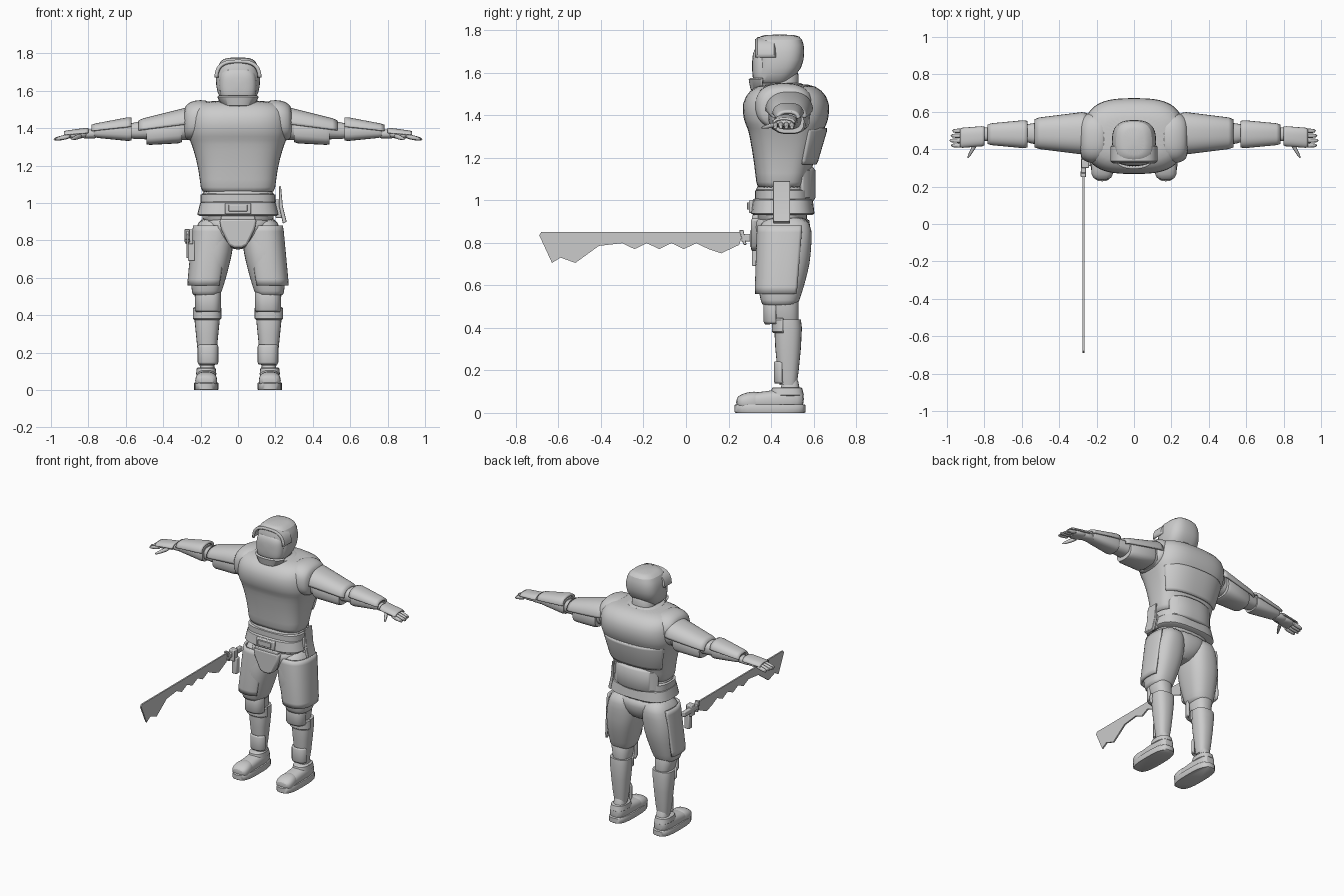
import bpy, bmesh, math
from mathutils import Vector

default_cube = bpy.data.objects.get("Cube")
if default_cube:
    bpy.data.objects.remove(default_cube)

grey = bpy.data.materials.new("plain_grey")
grey.use_nodes = True
grey.diffuse_color = (.6, .6, .6, 1)
grey.node_tree.nodes["Principled BSDF"].inputs["Base Color"].default_value = grey.diffuse_color

# Maps (across, up or back, along) to world coordinates for each sweep axis
AXES = {"x": lambda u, v, t: Vector((t, u, v)),
        "y": lambda u, v, t: Vector((u, t, v)),
        "z": lambda u, v, t: Vector((u, v, t))}

# Angular ranges for open armour plates
FRONT = (195, 345)
BACK = (30, 150)
UPPER = (5, 175)
OUTER = (-130, 30)


def finish(name, bm, mirror=False, soft=False, bevel=0, thick=0):
    """Turn a bmesh into a shaded object with the wanted modifiers."""
    bmesh.ops.recalc_face_normals(bm, faces=bm.faces)
    mesh = bpy.data.meshes.new(name)
    bm.to_mesh(mesh)
    bm.free()
    mesh.materials.append(grey)
    obj = bpy.data.objects.new(name, mesh)
    bpy.context.collection.objects.link(obj)
    if thick:
        shell = obj.modifiers.new("Thickness", "SOLIDIFY")
        shell.thickness = thick
        shell.offset = 0
    if bevel:
        edge = obj.modifiers.new("Bevel", "BEVEL")
        edge.width = bevel
        edge.segments = 2
    if soft:
        smooth = obj.modifiers.new("Smooth", "SUBSURF")
        smooth.levels = smooth.render_levels = 1
    if mirror:
        obj.modifiers.new("Mirror", "MIRROR")
    bpy.ops.object.select_all(action="DESELECT")
    obj.select_set(True)
    bpy.context.view_layer.objects.active = obj
    bpy.ops.object.shade_smooth_by_angle(angle=math.radians(40))


def signed_power(value, power):
    return math.copysign(abs(value) ** (2 / power), value)


def loft(name, axis, at, rings, lean=(0, 0), power=2.5, arc=None, sides=24, **options):
    """Skin rounded rings (along, radius u, radius v, optional v shift); an arc makes an open plate."""
    bm = bmesh.new()
    start, end = arc or (0, 360)
    count = sides + 1 if arc else sides
    first, last = rings[0][0], rings[-1][0]
    rows = []
    for along, ru, rv, *shift in rings:
        part = (along - first) / (last - first)
        cu = at[0] + lean[0] * part
        cv = at[1] + lean[1] * part + sum(shift)
        row = []
        for i in range(count):
            angle = math.radians(start + (end - start) * i / sides)
            u = cu + ru * signed_power(math.cos(angle), power)
            v = cv + rv * signed_power(math.sin(angle), power)
            row.append(bm.verts.new(AXES[axis](u, v, along)))
        rows.append(row)
    for low, high in zip(rows, rows[1:]):
        for i in range(sides):
            j = (i + 1) % count
            bm.faces.new((low[i], low[j], high[j], high[i]))
    if not arc:
        bm.faces.new(rows[0])
        bm.faces.new(rows[-1])
    finish(name, bm, mirror=axis == "x" or at[0] != 0, **options)


def taper(name, axis, at, span, first, last=None, lip=.92, **options):
    """Straight solid or plate between two sizes, drawn in slightly at both ends."""
    last = last or first
    rings = []
    for part, scale in ((0, lip), (.1, 1), (.9, 1), (1, lip)):
        along, ru, rv = (a + (b - a) * part for a, b in zip((span[0], *first), (span[1], *last)))
        rings.append((along, ru * scale, rv * scale))
    loft(name, axis, at, rings, **options)


def plate(name, axis, at, span, first, last=None, arc=FRONT, thick=.014, **options):
    taper(name, axis, at, span, first, last, arc=arc, thick=thick, **options)


def prism(name, axis, outline, near, far, **options):
    """Solid with a flat outline, reaching from near to far along the axis."""
    bm = bmesh.new()
    caps = [[bm.verts.new(AXES[axis](u, v, t)) for u, v in outline] for t in (near, far)]
    for cap in caps:
        bm.faces.new(cap)
    for i in range(len(outline)):
        bm.faces.new((caps[0][i - 1], caps[0][i], caps[1][i], caps[1][i - 1]))
    finish(name, bm, **options)


def block(name, axis, u0, u1, v0, v1, near, far, bevel=.006):
    prism(name, axis, [(u0, v0), (u1, v0), (u1, v1), (u0, v1)], near, far, bevel=bevel)


def symmetric(half):
    """Complete an outline by reflecting its right half."""
    return half + [(-u, v) for u, v in reversed(half)]


# Head: hood, visor with rim, chin guard, neck and collar
loft("hood", "z", (0, .44), [(1.53, .06, .08, -.04), (1.56, .1, .09, -.04), (1.62, .12, .11),
                             (1.7, .12, .12), (1.76, .1, .11), (1.78, .06, .08)],
     power=2.8, soft=True)
loft("visor", "y", (0, 1.63), [(.4, .11, .1), (.34, .1, .1), (.32, .08, .08), (.31, .04, .04)],
     power=3, soft=True)
plate("visor_rim", "y", (0, 1.65), (.33, .42), (.12, .11), arc=UPPER, power=3)
plate("chin_guard", "z", (0, .39), (1.52, 1.57), (.08, .08), (.11, .09))
taper("neck", "z", (0, .45), (1.48, 1.6), (.08, .08))
taper("collar", "z", (0, .44), (1.5, 1.55), (.13, .12), (.11, .11))

# Torso: jacket, shoulder caps, back hem, lower back plate and waist
loft("jacket", "z", (0, .47), [(1.05, .19, .11, -.02), (1.07, .2, .12, -.02), (1.18, .21, .14, -.01),
                               (1.29, .24, .17), (1.34, .26, .18), (1.37, .27, .2), (1.46, .27, .21),
                               (1.52, .25, .17), (1.55, .18, .11)],
     power=2.9, sides=32, soft=True)
loft("shoulder_cap", "x", (.46, 1.46), [(.13, .09, .07), (.17, .13, .1), (.23, .14, .11),
                                        (.27, .12, .1), (.29, .1, .08)],
     lean=(0, -.03), soft=True)
plate("back_hem", "z", (0, .46), (1.17, 1.34), (.22, .15), (.26, .2), arc=BACK, lip=.98)
plate("lower_back_plate", "z", (0, .46), (1, 1.15), (.18, .14), arc=BACK, thick=.02)
taper("waist", "z", (0, .45), (.9, 1.07), (.19, .12))

# Belt with buckle, side plate and pouch
taper("belt", "z", (0, .455), (.93, 1.01), (.22, .15), (.2, .14), power=3, sides=32)
taper("belt_band", "z", (0, .455), (1, 1.05), (.2, .13), power=3, sides=32)
block("buckle_base", "y", -.07, .07, .94, 1, .295, .33)
block("buckle_face", "y", -.05, .05, .955, .99, .287, .3, bevel=.003)
block("side_pouch", "y", .2, .235, .92, 1.02, .42, .48)
prism("side_plate", "y", [(.22, 1.09), (.23, 1.09), (.24, .98), (.26, .9), (.24, .89), (.22, .98)],
      .41, .49, bevel=.003)

# Hips and groin plate
loft("pelvis", "z", (0, .45), [(.75, .05, .07), (.8, .11, .12), (.87, .18, .14), (.94, .19, .13)],
     soft=True)
prism("groin_plate", "y", symmetric([(.02, .76), (.05, .775), (.09, .86), (.1, .915)]),
      .305, .36, bevel=.012)
block("groin_strap", "y", -.09, .09, .9, .93, .31, .36)

# Legs: trousers, thigh plate, knee, greave and shin plate
loft("trouser_leg", "z", (.17, .44), [(.5, .07, .08), (.52, .08, .09), (.6, .095, .11), (.7, .11, .13),
                                      (.78, .115, .13), (.86, .1, .13), (.93, .08, .1)],
     lean=(-.05, .03), soft=True)
plate("thigh_plate", "z", (.17, .45), (.56, .88), (.095, .12), (.105, .13),
      arc=OUTER, lean=(-.04, .02), lip=.98)
taper("knee", "z", (.16, .47), (.4, .54), (.05, .06), (.07, .08), lean=(.01, -.02))
plate("knee_plate", "z", (.16, .46), (.42, .54), (.065, .09), power=3)
loft("greave", "z", (.165, .48), [(.13, .04, .04), (.2, .05, .05), (.3, .06, .06), (.4, .07, .065),
                                  (.44, .07, .06)])
plate("greave_lip", "z", (.165, .48), (.38, .44), (.072, .07))
plate("shin_plate", "z", (.16, .47), (.14, .24), (.05, .05))
taper("ankle", "z", (.165, .49), (.06, .16), (.045, .055), (.035, .035))

# Boots: sole, upper, toe cap and cuff
taper("sole", "z", (.17, .395), (0, .04), (.065, .167), lip=.97, power=3)
loft("boot_upper", "y", (.17, .05), [(.25, .04, .02), (.28, .055, .04), (.37, .055, .045),
                                     (.46, .055, .055), (.53, .05, .055), (.555, .03, .03)],
     lean=(0, .015), soft=True)
loft("toe_cap", "y", (.17, .05), [(.235, .04, .02), (.26, .06, .04), (.32, .06, .055), (.38, .04, .04)],
     soft=True)
taper("boot_cuff", "z", (.17, .475), (.08, .12), (.055, .08), (.05, .07))

# Arms: sleeve, upper arm and forearm guards with plates on top
taper("sleeve", "x", (.475, 1.41), (.24, .58), (.09, .075), (.05, .042), lean=(.01, -.025))
taper("upper_arm_guard", "x", (.485, 1.39), (.3, .49), (.1, .07), (.075, .06), power=3, lean=(0, -.02))
plate("upper_arm_plate", "x", (.485, 1.41), (.25, .53), (.11, .1), (.075, .06), arc=UPPER, lean=(0, -.03))
taper("forearm_guard", "x", (.48, 1.385), (.57, .77), (.065, .055), (.045, .035), power=2.8)
plate("forearm_plate", "x", (.48, 1.4), (.57, .78), (.07, .055), (.05, .035), arc=UPPER, lean=(0, -.02))
taper("wrist", "x", (.48, 1.37), (.76, .83), (.035, .024))

# Hands: palm, back plate, fingers and thumb
loft("palm", "x", (.475, 1.37), [(.8, .03, .02), (.84, .045, .022), (.92, .05, .018)],
     lean=(-.015, -.01), soft=True)
plate("hand_plate", "x", (.47, 1.37), (.8, .93), (.05, .03), (.05, .022), arc=UPPER, lean=(-.01, -.01), thick=.008)
for index, finger in enumerate(("fore", "middle", "ring", "little")):
    tip = .99 - .008 * abs(index - 1)
    loft(finger + "_finger", "x", (.42 + index * .026, 1.36),
         [(.89, .013, .014), (.94, .013, .013), (tip, .01, .009)], lean=(0, -.02), sides=10, soft=True)
loft("thumb", "y", (.84, 1.36), [(.44, .016, .015), (.39, .012, .012), (.35, .006, .006)],
     lean=(.05, -.02), sides=10, soft=True)

# Saw-toothed blade with guard, grip and hip mount
teeth = [(step * .058 - .3, .77 if step % 2 else .798) for step in range(8)]
prism("blade", "x", [(.27, .85), (-.68, .85), (-.69, .835), (-.63, .705), (-.59, .73), (-.52, .705),
                     (-.41, .785)] + teeth + [(.165, .75), (.25, .79)], -.275, -.265)
prism("blade_guard", "x", [(.25, .86), (.27, .86), (.285, .79), (.27, .79)], -.285, -.257, bevel=.003)
block("grip", "x", .26, .42, .805, .84, -.283, -.257)
block("grip_band", "x", .3, .345, .78, .858, -.282, -.24)
block("hip_mount", "x", .31, .35, .69, .8, -.268, -.23)
